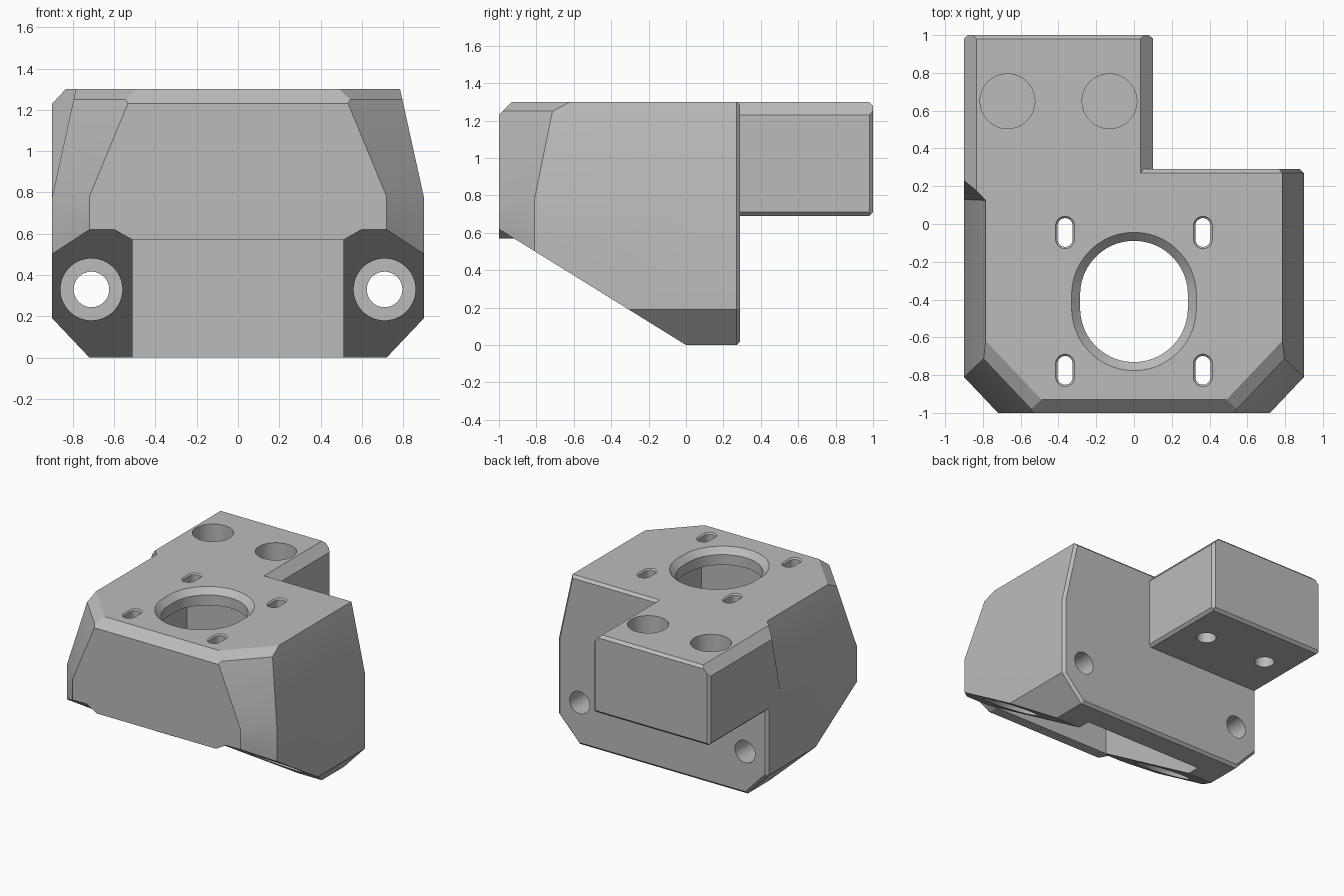
import bpy, bmesh, math
from mathutils import Vector

cube = bpy.data.objects.get("Cube")
if cube:
    bpy.data.objects.remove(cube, do_unlink=True)

grey = bpy.data.materials.new("mid_grey")
grey.use_nodes = True
grey.diffuse_color = (0.5, 0.5, 0.5, 1)
grey.node_tree.nodes["Principled BSDF"].inputs["Base Color"].default_value = (0.5, 0.5, 0.5, 1)


def finish(name, bm):
    bmesh.ops.recalc_face_normals(bm, faces=bm.faces)
    mesh = bpy.data.meshes.new(name)
    bm.to_mesh(mesh)
    bm.free()
    mesh.materials.append(grey)
    ob = bpy.data.objects.new(name, mesh)
    bpy.context.collection.objects.link(ob)
    return ob


def hull(name, points):
    bm = bmesh.new()
    for p in points:
        bm.verts.new(p)
    bmesh.ops.convex_hull(bm, input=bm.verts)
    bmesh.ops.dissolve_limit(bm, angle_limit=0.002, verts=bm.verts, edges=bm.edges)
    return finish(name, bm)


def box_points(x0, x1, y0, y1, z0, z1):
    return [(x, y, z) for x in (x0, x1) for y in (y0, y1) for z in (z0, z1)]


def clipped_box(name, bounds, planes):
    """Box trimmed by planes, each given by three points; the middle is kept."""
    bm = bmesh.new()
    for p in box_points(*bounds):
        bm.verts.new(p)
    bmesh.ops.convex_hull(bm, input=bm.verts)
    x0, x1, y0, y1, z0, z1 = bounds
    mid = Vector((x0 + x1, y0 + y1, z0 + z1)) / 2
    for a, b, c in planes:
        a, b, c = Vector(a), Vector(b), Vector(c)
        n = (b - a).cross(c - a).normalized()
        if n.dot(mid - a) > 0:
            n = -n
        bmesh.ops.bisect_plane(bm, geom=bm.verts[:] + bm.edges[:] + bm.faces[:], dist=1e-5,
                               plane_co=a, plane_no=n, clear_outer=True)
        pts = [v.co.copy() for v in bm.verts]
        bm.clear()
        for p in pts:
            bm.verts.new(p)
        bmesh.ops.remove_doubles(bm, verts=bm.verts, dist=1e-5)
        bmesh.ops.convex_hull(bm, input=bm.verts)
        loose = [v for v in bm.verts if not v.link_faces]
        bmesh.ops.delete(bm, geom=loose, context='VERTS')
    bmesh.ops.dissolve_limit(bm, angle_limit=0.002, verts=bm.verts, edges=bm.edges)
    return finish(name, bm)


def ring(u, v, r, w, stretch=0.0, n=64):
    """Circle or slot outline at height w, lengthened along v."""
    out = []
    for i in range(n):
        a = 2 * math.pi * (i + 0.5) / n
        s = math.sin(a)
        out.append((u + r * math.cos(a), v + r * s + math.copysign(stretch, s), w))
    return out


def combine(target, other, operation):
    mod = target.modifiers.new("join", 'BOOLEAN')
    mod.operation, mod.solver, mod.object = operation, 'EXACT', other
    bpy.context.view_layer.objects.active = target
    bpy.ops.object.modifier_apply(modifier=mod.name)
    bpy.data.objects.remove(other, do_unlink=True)


# Housing: tapered block with slanted underside
c = 0.02
back = 0.29
planes = [((0, -1, 0.62), (1, -1, 0.62), (0, 0, 0)),
          ((0, -1, 1.23), (1, -1, 1.23), (0, -0.93, 1.3)),
          ((0, back, 1.3 - c), (1, back, 1.3 - c), (0, back - c, 1.3)),
          ((0, back, c), (1, back, c), (0, back - c, 0))]
for s in (-1, 1):
    planes += [
        # side taper, front corner, corner taper, corner top bevel, lower side bevel
        ((s * 0.9, 0, 0.78), (s * 0.9, 1, 0.78), (s * 0.785, 0, 1.3)),
        ((s * 0.72, -1, 0), (s * 0.72, -1, 1), (s * 0.9, -0.81, 0)),
        ((s * 0.72, -1, 0.78), (s * 0.9, -0.81, 0.78), (s * 0.525, -1, 1.25)),
        ((s * 0.525, -1, 1.25), (s * 0.796, -0.714, 1.25), (s * 0.49, -0.93, 1.3)),
        ((s * 0.72, 0, 0), (s * 0.72, 1, 0), (s * 0.9, 0, 0.19)),
        # rear edge bevels
        ((s * 0.9, back - c, 0), (s * 0.9, back - c, 1), (s * (0.9 - c), back, 0)),
        ((s * 0.9, back - c, 0.78), (s * 0.785, back - c, 1.3), (s * (0.9 - c), back, 0.78)),
        ((s * 0.72, back - c, 0), (s * 0.9, back - c, 0.19), (s * 0.72, back, 0.028)),
    ]
housing = clipped_box("housing", (-0.9, 0.9, -1, back, 0, 1.3), planes)

# Rear mounting block
end = 1.0
planes = [((-0.9, 0.13, 0.78), (-0.79, 0.13, 1.3), (-0.9, 0.23, 1.23)),
          ((0, end - c, 1.3), (1, end - c, 1.3), (0, end, 1.3 - c)),
          ((0, end - c, 0.69), (1, end - c, 0.69), (0, end, 0.69 + c))]
for x, s in ((-0.9, 1), (0.1, -1)):
    planes += [((x, 0, 1.23), (x, 1, 1.23), (x + s * 0.065, 0, 1.3)),
               ((x, 0, 0.69 + c), (x, 1, 0.69 + c), (x + s * c, 0, 0.69)),
               ((x, end - c, 0), (x, end - c, 1), (x + s * c, end, 0))]
block = clipped_box("rear_block", (-0.9, 0.1, 0.105, end, 0.69, 1.3), planes)
combine(housing, block, 'UNION')

# Lip under the front wall
lip = hull("front_lip", [(s * x, y, z) for s in (-1, 1) for y in (-1, -0.9)
                         for x, z in ((0.51, 0.57), (0.6, 0.62), (0.6, 0.7))])
combine(housing, lip, 'UNION')

# Motor cavity, open below
cutters = [hull("cavity", box_points(-0.51, 0.51, -0.92, 0.1, -0.2, 1.175))]

# Bevelled slotted openings in the top plate
openings = [(0, -0.41, 0.285, 0.045)]
openings += [(s * 0.365, y, 0.04, 0.01) for s in (-1, 1) for y in (-0.045, -0.775)]
for x, y, r, bevel in openings:
    cutters.append(hull("opening", ring(x, y, r, 1.1, 0.036) + ring(x, y, r, 1.4, 0.036)))
    cutters.append(hull("opening_bevel", ring(x, y, r, 1.3 - bevel, 0.036)
                        + ring(x, y, r + 2 * bevel, 1.3 + bevel, 0.036)))

# Screw holes in the rear block, counterbored from the top
for x in (-0.67, -0.13):
    cutters.append(hull("block_bore", ring(x, 0.65, 0.145, 0.95) + ring(x, 0.65, 0.145, 1.5)))
    cutters.append(hull("block_hole", ring(x, 0.65, 0.07, 0.5) + ring(x, 0.65, 0.07, 0.93)))

# Screw holes through the lower corners, counterbored from the front
for s in (-1, 1):
    for r, y0, y1 in ((0.15, -1.2, 0.05), (0.086, 0, 0.5)):
        pts = ring(s * 0.71, 0.33, r, y0) + ring(s * 0.71, 0.33, r, y1)
        cutters.append(hull("corner_hole", [(x, y, z) for x, z, y in pts]))

for cutter in cutters:
    combine(housing, cutter, 'DIFFERENCE')

# Smooth the bores, keep edges crisp
bpy.ops.object.select_all(action='DESELECT')
housing.select_set(True)
bpy.context.view_layer.objects.active = housing
bpy.ops.object.shade_smooth_by_angle(angle=math.radians(25))
